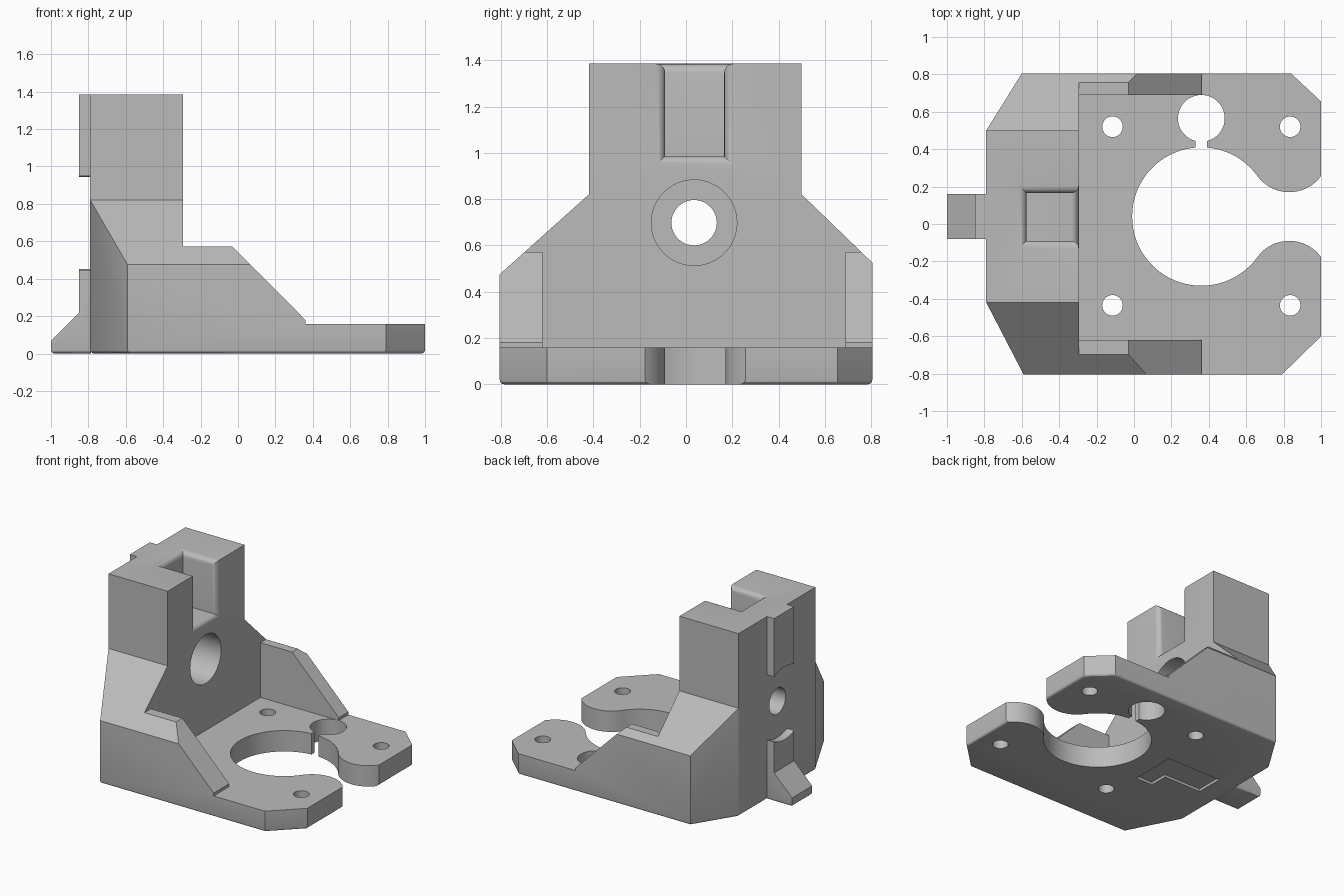
import bpy, bmesh
from math import sin, cos, pi, atan2, hypot

if "Cube" in bpy.data.objects:
    bpy.data.objects.remove(bpy.data.objects["Cube"])

grey = bpy.data.materials.new("plain_grey")
grey.use_nodes = True
colour = (0.5, 0.5, 0.5, 1)
grey.diffuse_color = colour
grey.node_tree.nodes["Principled BSDF"].inputs["Base Color"].default_value = colour


def arc(cx, cy, r, a0, a1, n):
    return [(cx + r * cos(a0 + (a1 - a0) * i / n), cy + r * sin(a0 + (a1 - a0) * i / n))
            for i in range(n + 1)]


def circle(cx, cy, r, n=48):
    return arc(cx, cy, r, 0, 2 * pi, n)[:-1]


def rect(a0, a1, b0, b1):
    return [(a0, b0), (a1, b0), (a1, b1), (a0, b1)]


def bevel_where(obj, rule, radius, segments=4):
    bm = bmesh.new()
    bm.from_mesh(obj.data)
    edges = [e for e in bm.edges if rule(e.verts[0].co, e.verts[1].co)]
    bmesh.ops.bevel(bm, geom=edges, offset=radius, segments=segments,
                    profile=0.5, affect='EDGES', clamp_overlap=True)
    bm.to_mesh(obj.data)
    bm.free()


def prism(name, points, axis, lo, hi):
    """Extrude a flat outline along one axis."""
    place = {'x': lambda p, d: (d, p[0], p[1]),
             'y': lambda p, d: (p[0], d, p[1]),
             'z': lambda p, d: (p[0], p[1], d)}[axis]
    bm = bmesh.new()
    ends = [[bm.verts.new(place(p, d)) for p in points] for d in (lo, hi)]
    for ring in ends:
        bm.faces.new(ring)
    for i in range(len(points)):
        j = (i + 1) % len(points)
        bm.faces.new((ends[0][i], ends[0][j], ends[1][j], ends[1][i]))
    bmesh.ops.recalc_face_normals(bm, faces=bm.faces)
    mesh = bpy.data.meshes.new(name)
    bm.to_mesh(mesh)
    bm.free()
    obj = bpy.data.objects.new(name, mesh)
    mesh.materials.append(grey)
    bpy.context.collection.objects.link(obj)
    return obj


def combine(obj, tool, operation='DIFFERENCE'):
    """Apply a boolean and discard the tool."""
    mod = obj.modifiers.new("cut", 'BOOLEAN')
    mod.object, mod.operation, mod.solver = tool, operation, 'EXACT'
    bpy.ops.object.select_all(action='DESELECT')
    bpy.context.view_layer.objects.active = obj
    obj.select_set(True)
    bpy.ops.object.modifier_apply(modifier=mod.name)
    bpy.data.objects.remove(tool)


def on_floor(a, b):
    return abs(a.z) < 1e-4 and abs(b.z) < 1e-4


# Bracket body: plan outline trimmed by its end and side profiles
WALL, BACK, TOP, FLOOR = -0.295, -0.79, 1.385, 0.158
plan = [(BACK, -0.42), (-0.59, -0.805), (0.79, -0.805), (1, -0.6),
        (1, 0.655), (0.84, 0.805), (-0.6, 0.805), (BACK, 0.5)]
body = prism("motor_bracket", plan, 'z', 0, 1.8)
bevel_where(body, on_floor, 0.02, 3)
end_profile = [(-1, -1), (-1, 0.3), (-0.42, 0.82), (-0.42, 2),
               (0.5, 2), (0.5, 0.82), (1, 0.337), (1, -1)]
combine(body, prism("end_trim", end_profile, 'x', -2, 2), 'INTERSECT')
side_profile = [(-2, -1), (2, -1), (2, FLOOR), (0.36, FLOOR), (0.36, 0.18),
                (-0.03, 0.572), (WALL, 0.572), (WALL, TOP), (-2, TOP)]
combine(body, prism("side_trim", side_profile, 'y', -2, 2), 'INTERSECT')

# Space between the two gusset walls
combine(body, prism("bay", rect(WALL, 1.5, -0.62, 0.69), 'z', FLOOR, 0.9))

# Open pocket in the top of the column, with a rounded rim
Y0, Y1, X0, Z0 = -0.09, 0.165, -0.575, 0.985
combine(body, prism("pocket", rect(X0, 0, Y0, Y1), 'z', Z0, 2))


def on_rim(a, b):
    e = 0.002
    if not all(Y0 - e < v.y < Y1 + e and X0 - e < v.x < WALL + e and v.z > Z0 - e
               for v in (a, b)):
        return False
    top = all(abs(v.z - TOP) < e for v in (a, b))
    front = all(abs(v.x - WALL) < e for v in (a, b))
    return top or front


bevel_where(body, on_rim, 0.04, 5)

# Stepped bore through the upright
HY, HZ = 0.035, 0.698
combine(body, prism("counterbore", circle(HY, HZ, 0.185), 'x', -0.62, 0))
combine(body, prism("bore", circle(HY, HZ, 0.098), 'x', -1.5, 0))

# Large round opening whose mouth flares between two rounded lobes
CX, CY, R, r = 0.36, 0.04, 0.37, 0.21
dx, dy = 0.47, 0.34
t = atan2(dy, dx)
lip = 0.626
mouth = arc(CX, CY, R, t, 2 * pi - t, 56)
lower = arc(CX + dx, CY - dy, r, pi - t, lip, 16)[1:]
upper = [(x, 2 * CY - y) for x, y in reversed(lower)]
mouth += lower + [(1.2, lower[-1][1]), (1.2, upper[0][1])] + upper
combine(body, prism("mouth", mouth, 'z', -0.5, 0.3))

# Rod hole with its slit, and four screw holes
combine(body, prism("rod_hole", circle(0.36, 0.565, 0.125), 'z', -0.5, 0.3))
combine(body, prism("slit", rect(0.328, 0.39, 0.36, 0.5), 'z', -0.5, 0.3))
for x in (-0.115, 0.835):
    for y in (-0.435, 0.52):
        combine(body, prism("screw_hole", circle(x, y, 0.055, 32), 'z', -0.5, 0.3))

# Shallow recess underneath
recess = [(-0.18, -0.19), (-0.18, 0.16), (-0.63, 0.16),
          (-0.63, -0.05), (-0.32, -0.05), (-0.32, -0.19)]
combine(body, prism("recess", recess, 'z', -0.2, 0.02))

# Locating ribs on the rear, hollowed around the bore
RIB = -0.85
upper_rib = prism("upper_rib", rect(RIB, BACK + 0.005, 0.8, TOP), 'y', -0.08, 0.16)
foot = [(BACK + 0.005, 0), (-1, 0), (-1, 0.068), (RIB, 0.218),
        (RIB, 0.6), (BACK + 0.005, 0.6)]
lower_rib = prism("lower_rib_foot", foot, 'y', -0.08, 0.16)
bevel_where(lower_rib, lambda a, b: on_floor(a, b) and min(a.x, b.x) < -0.9, 0.02, 3)
for rib in (upper_rib, lower_rib):
    combine(rib, prism("rib_ring", circle(HY, HZ, 0.276, 64), 'x', -1.5, 0))

bpy.ops.object.select_all(action='DESELECT')
for obj in (body, upper_rib, lower_rib):
    obj.select_set(True)
bpy.context.view_layer.objects.active = body
bpy.ops.object.shade_smooth_by_angle(angle=0.5)
